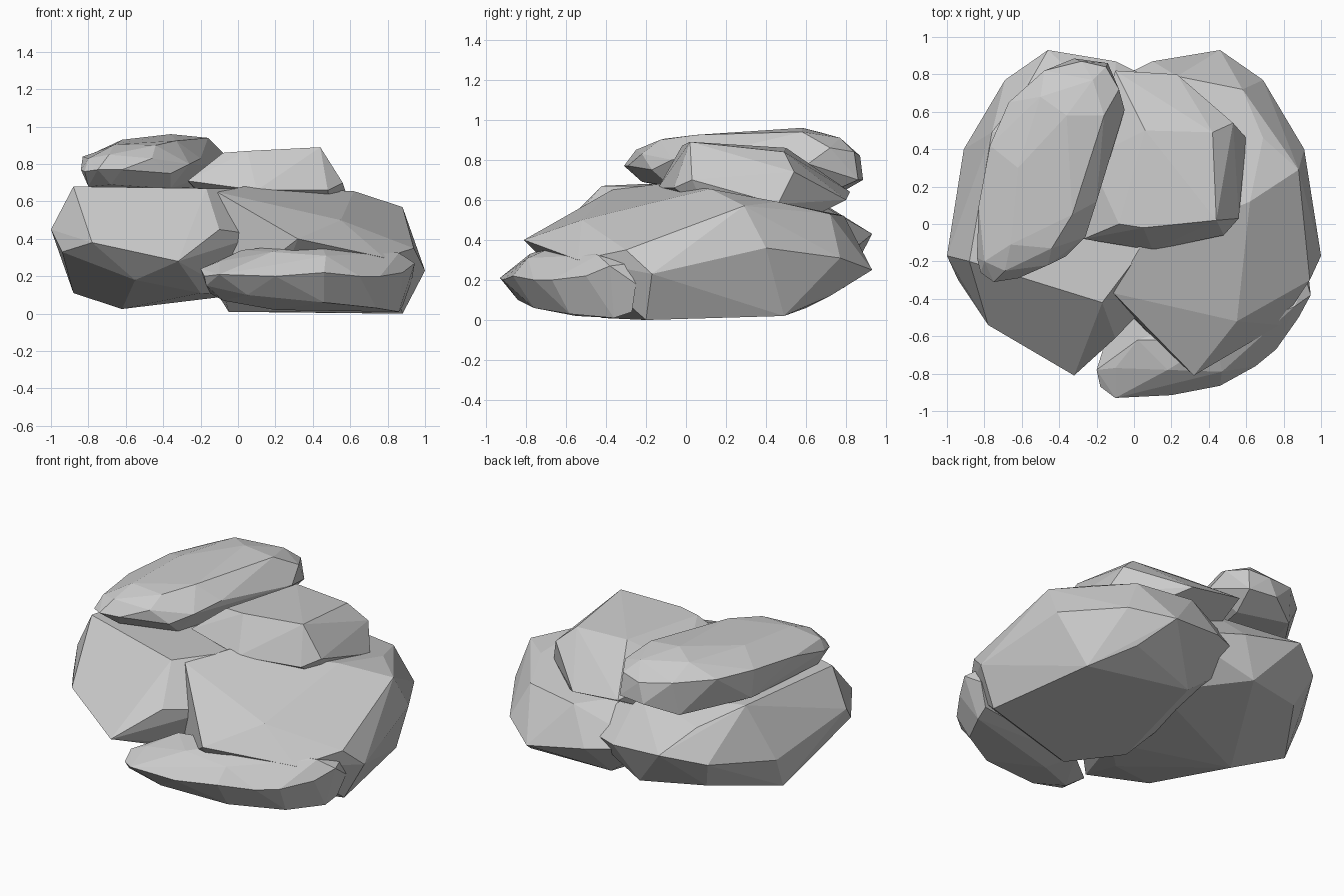
import bpy, bmesh, math
from mathutils import Matrix, Vector


def rock(name, *rings, turn=None):
    """Faceted stone: convex hull of a few rough rings of corner points."""
    bm = bmesh.new()
    for ring in rings:
        for p in ring:
            v = Vector(p)
            bm.verts.new(turn @ v if turn else v)
    res = bmesh.ops.convex_hull(bm, input=bm.verts[:])
    junk = [g for g in set(res["geom_interior"] + res["geom_unused"])
            if isinstance(g, bmesh.types.BMVert)]
    bmesh.ops.delete(bm, geom=junk, context='VERTS')
    bmesh.ops.dissolve_limit(bm, angle_limit=math.radians(5),
                             verts=bm.verts[:], edges=bm.edges[:])
    bmesh.ops.recalc_face_normals(bm, faces=bm.faces[:])
    me = bpy.data.meshes.new(name)
    bm.to_mesh(me)
    bm.free()
    ob = bpy.data.objects.new(name, me)
    bpy.context.collection.objects.link(ob)
    return ob


# Big boulder, used twice: the right one is turned half over about y
big_top = [(-.88, -.20, .68), (-.17, -.42, .67), (-.76, .49, .66),
           (-.58, .72, .56), (-.10, .60, .62), (.05, -.13, .67)]
big_mid = [(-1, -.17, .45), (-.91, .40, .32), (-.69, .77, .37),
           (-.46, .93, .43), (-.10, .87, .38), (.25, .70, .35),
           (-.10, -.61, .45), (-.32, -.81, .28), (-.78, -.54, .38),
           (-.94, -.30, .33), (.12, -.38, .42)]
big_low = [(-.88, .29, .11), (-.62, .12, .025), (-.55, -.52, .18),
           (-.23, .79, .16), (.15, .40, .12)]
rock("left_boulder", big_top, big_mid, big_low,
     [(0, -.20, .10), (-.20, -.40, .11), (-.62, .68, .19)])
half_turn = Matrix.Translation((0, 0, .68)) @ Matrix.Rotation(math.pi, 4, 'Y')
rock("right_boulder", big_top, big_mid, big_low,
     [(.11, -.37, .03), (-.03, -.13, .0), (-.03, -.54, .25),
      (-.69, .46, .09), (-.58, .72, .15)], turn=half_turn)

# Flat-topped stone in the middle
rock("middle_stone",
     [(-.08, .00, .86), (.05, -.02, .87), (.44, .02, .89),
      (.42, .49, .84), (.06, .50, .86)],
     [(-.27, -.08, .71), (.10, -.14, .66), (.48, -.06, .66), (.56, .03, .70),
      (.53, .54, .74), (.60, .46, .58), (.23, .80, .60), (-.10, .82, .64),
      (-.24, .35, .71)],
     [(-.1, .1, .55), (.5, .1, .55), (.4, .6, .50), (-.1, .6, .52)])

# Long rounded stone lying on the upper left
rock("upper_left_stone",
     [(-.66, -.11, .905), (-.44, -.13, .90), (-.33, .05, .925),
      (-.62, .30, .93), (-.36, .58, .96), (-.16, .58, .94),
      (-.50, .68, .935), (-.22, .77, .91)],
     [(-.80, -.20, .83), (-.69, -.25, .85), (-.46, -.22, .83),
      (-.83, .10, .84), (-.77, .42, .86), (-.67, .65, .86),
      (-.48, .82, .85), (-.28, .87, .82), (-.15, .84, .84), (-.08, .72, .86),
      (-.20, .12, .83), (-.26, -.07, .80)],
     [(-.84, -.18, .77), (-.82, -.26, .76), (-.75, -.31, .77),
      (-.62, -.29, .77), (-.36, -.17, .75), (-.05, .61, .78),
      (-.32, .885, .70), (-.14, .86, .70)],
     [(-.80, -.17, .68), (-.68, -.22, .69), (-.36, -.08, .67),
      (-.75, .42, .68), (-.50, .78, .64), (-.18, .70, .63)])

# Low slab at the front right
rock("front_slab",
     [(-.10, -.77, .28), (.02, -.62, .34), (.18, -.78, .33), (.44, -.62, .385),
      (.47, -.79, .31), (.86, -.44, .325), (.92, -.30, .28)],
     [(-.20, -.78, .24), (-.18, -.87, .20), (-.10, -.93, .21),
      (.20, -.915, .20), (.46, -.865, .22), (.65, -.76, .20),
      (.76, -.67, .20), (.88, -.50, .22), (.945, -.38, .27), (.93, -.25, .18)],
     [(-.17, -.84, .15), (-.15, -.62, .11), (-.08, -.70, .07),
      (.05, -.84, .10), (.46, -.76, .06), (.20, -.55, .02), (.74, -.58, .03),
      (.86, -.36, .01), (.88, -.27, .04), (.10, -.40, .06)])
